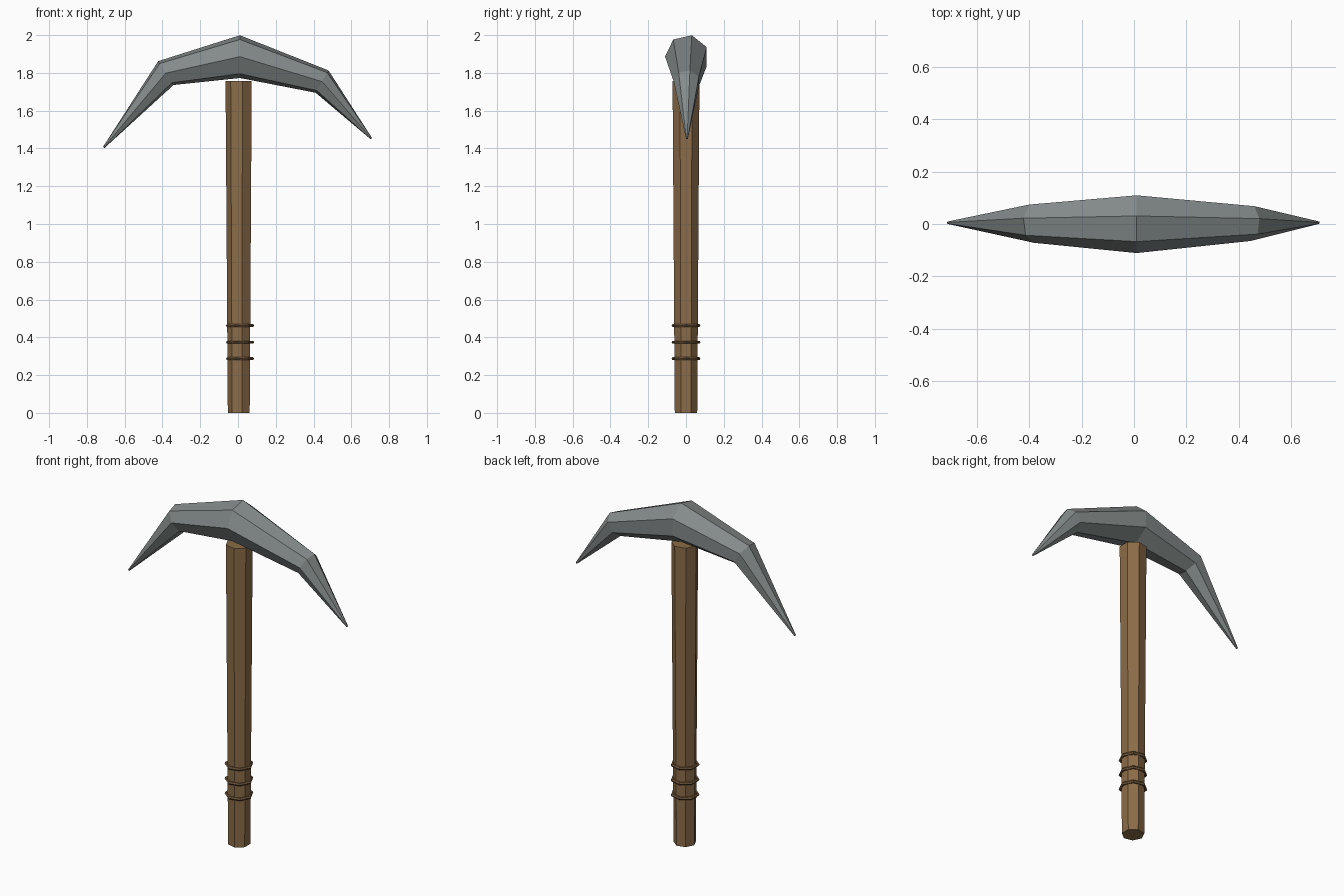
import bpy, bmesh, math
from mathutils import Vector

if "Cube" in bpy.data.objects:
    bpy.data.objects.remove(bpy.data.objects["Cube"])

SIDES = 7


def material(name, rgb):
    m = bpy.data.materials.new(name)
    m.diffuse_color = (*rgb, 1)
    m.use_nodes = True
    m.node_tree.nodes["Principled BSDF"].inputs["Base Color"].default_value = m.diffuse_color
    return m


steel = material("grey steel", (0.23, 0.26, 0.255))
wood = material("brown wood", (0.26, 0.15, 0.065))
cord = material("dark brown cord", (0.20, 0.115, 0.05))


def loft(name, sections, mat, closed=False):
    """Skin a list of point rings; cap the ends unless closed."""
    bm = bmesh.new()
    rings = [[bm.verts.new(p) for p in s] for s in sections]
    pairs = list(zip(rings, rings[1:]))
    if closed:
        pairs.append((rings[-1], rings[0]))
    else:
        bm.faces.new(rings[0])
        bm.faces.new(rings[-1])
    for a, b in pairs:
        n = len(a)
        for i in range(n):
            j = (i + 1) % n
            bm.faces.new((a[i], a[j], b[j], b[i]))
    bmesh.ops.recalc_face_normals(bm, faces=bm.faces)
    me = bpy.data.meshes.new(name)
    bm.to_mesh(me)
    bm.free()
    me.materials.append(mat)
    ob = bpy.data.objects.new(name, me)
    bpy.context.collection.objects.link(ob)
    return ob


def polygon(center, u, v, r, n=SIDES):
    """Regular polygon with its first corner along u."""
    c, u, v = Vector(center), Vector(u).normalized(), Vector(v).normalized()
    return [c + r * (u * math.cos(t) + v * math.sin(t))
            for t in (2 * math.pi * i / n for i in range(n))]


# Curved head: x, z, radius and the section's up direction (x, z)
HEAD = [(-0.711, 1.405, 0.005, (-0.77, 0.64)),
        (-0.382, 1.799, 0.077, (-0.54, 0.84)),
        (0.01, 1.886, 0.116, (0, 1)),
        (0.445, 1.754, 0.070, (0.50, 0.86)),
        (0.706, 1.452, 0.005, (0.77, 0.64))]
loft("pick_head", [polygon((x, 0.005, z), (0, -1, 0), (up[0], 0, up[1]), r)
                   for x, z, r, up in HEAD], steel)

# Tapered handle
loft("handle", [polygon((0.007, 0, z), (-1, 0, 0), (0, 1, 0), r)
                for z, r in ((0, 0.061), (1.757, 0.073))], wood)

# Cord rings around the grip
for k, z in enumerate((0.287, 0.374, 0.462)):
    rings = []
    for i in range(SIDES):
        t = 2 * math.pi * i / SIDES
        d = Vector((math.cos(t), math.sin(t), 0))
        rings.append(polygon(Vector((0.007, 0, z)) + d * 0.069, d, (0, 0, 1), 0.009, 6))
    loft(f"grip_ring_{k + 1}", rings, cord, closed=True)
